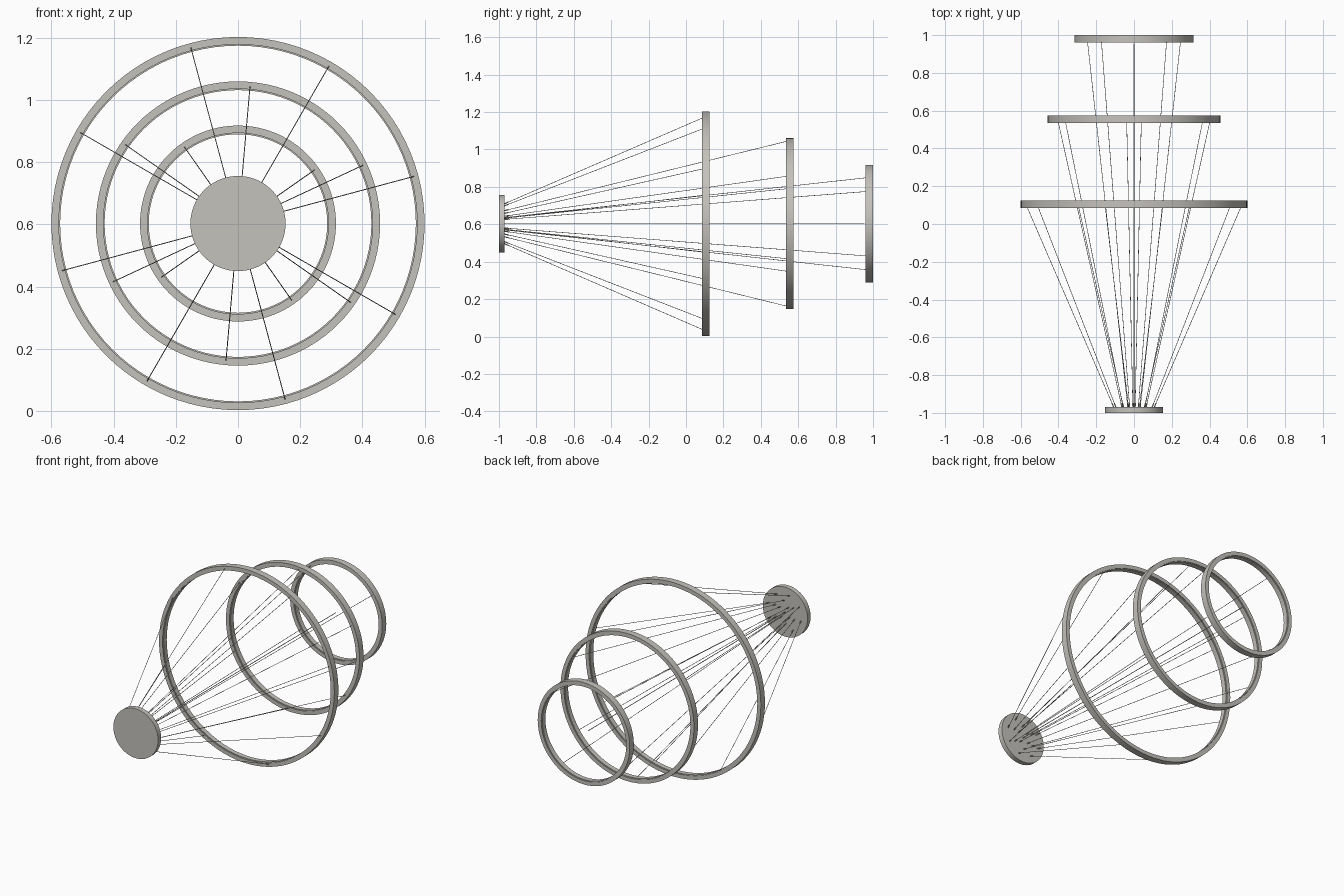
import bpy, bmesh
from math import sin, cos, pi, radians
from mathutils import Vector

cube = bpy.data.objects.get("Cube")
if cube:
    bpy.data.objects.remove(cube, do_unlink=True)

CENTRE_Z = 0.603


def material(name, colour):
    mat = bpy.data.materials.new(name)
    mat.use_nodes = True
    mat.diffuse_color = colour
    mat.node_tree.nodes["Principled BSDF"].inputs["Base Color"].default_value = colour
    return mat


METAL = material("warm grey metal", (0.56, 0.54, 0.50, 1))


def polar(radius, angle, y):
    return Vector((radius * cos(angle), y, CENTRE_Z + radius * sin(angle)))


def finish(bm, name):
    bmesh.ops.recalc_face_normals(bm, faces=bm.faces)
    mesh = bpy.data.meshes.new(name)
    bm.to_mesh(mesh)
    bm.free()
    mesh.materials.append(METAL)
    obj = bpy.data.objects.new(name, mesh)
    bpy.context.collection.objects.link(obj)
    bpy.ops.object.select_all(action="DESELECT")
    obj.select_set(True)
    bpy.context.view_layer.objects.active = obj
    bpy.ops.object.shade_smooth_by_angle(angle=radians(35))
    return obj


def lathe(name, profile, closed, segments=96):
    """Spin a (radius, y) profile around the horizontal axis."""
    bm = bmesh.new()
    loops = [[bm.verts.new(polar(r, 2 * pi * i / segments, y)) for i in range(segments)]
             for r, y in profile]
    pairs = list(zip(loops, loops[1:]))
    if closed:
        pairs.append((loops[-1], loops[0]))
    else:
        bm.faces.new(loops[0])
        bm.faces.new(loops[-1])
    for a, b in pairs:
        for i in range(segments):
            j = (i + 1) % segments
            bm.faces.new((a[i], a[j], b[j], b[i]))
    return finish(bm, name)


def rod(bm, start, end, radius, sides=8):
    """Add a thin capped cylinder between two points."""
    axis = end - start
    matrix = axis.to_track_quat("Z", "Y").to_matrix().to_4x4()
    matrix.translation = (start + end) / 2
    bmesh.ops.create_cone(bm, cap_ends=True, segments=sides, radius1=radius,
                          radius2=radius, depth=axis.length, matrix=matrix)


# Mounting plate
lathe("canopy_plate", [(0.153, -1.0), (0.153, -0.97)], closed=False)

# Name, outer radius, front y, wire count, first wire angle, wire radius at plate
RINGS = [
    ("large", 0.600, 0.085, 8, 15, 0.11),
    ("middle", 0.457, 0.535, 6, 25, 0.07),
    ("small", 0.315, 0.960, 4, 35, 0.04),
]

for name, outer, front, count, first, plate_radius in RINGS:
    inner, back = outer - 0.024, front + 0.04
    # Ring body with a slightly raised light strip on its inner side
    lathe(name + "_ring", [
        (outer, front), (outer, back), (inner, back), (inner, back - 0.005),
        (inner - 0.004, back - 0.005), (inner - 0.004, front + 0.005),
        (inner, front + 0.005), (inner, front)], closed=True)

    # Suspension wires with a small ferrule at the plate
    bm = bmesh.new()
    for k in range(count):
        angle = radians(first) + 2 * pi * k / count
        start = polar(plate_radius, angle, -0.972)
        end = polar(outer - 0.015, angle, front + 0.002)
        rod(bm, start, end, 0.0015)
        rod(bm, start, start + (end - start).normalized() * 0.025, 0.003)
    finish(bm, name + "_ring_wires")

# Central cable along the axis
bm = bmesh.new()
rod(bm, polar(0, 0, -0.972), polar(0, 0, 0.955), 0.002)
finish(bm, "central_cable")
